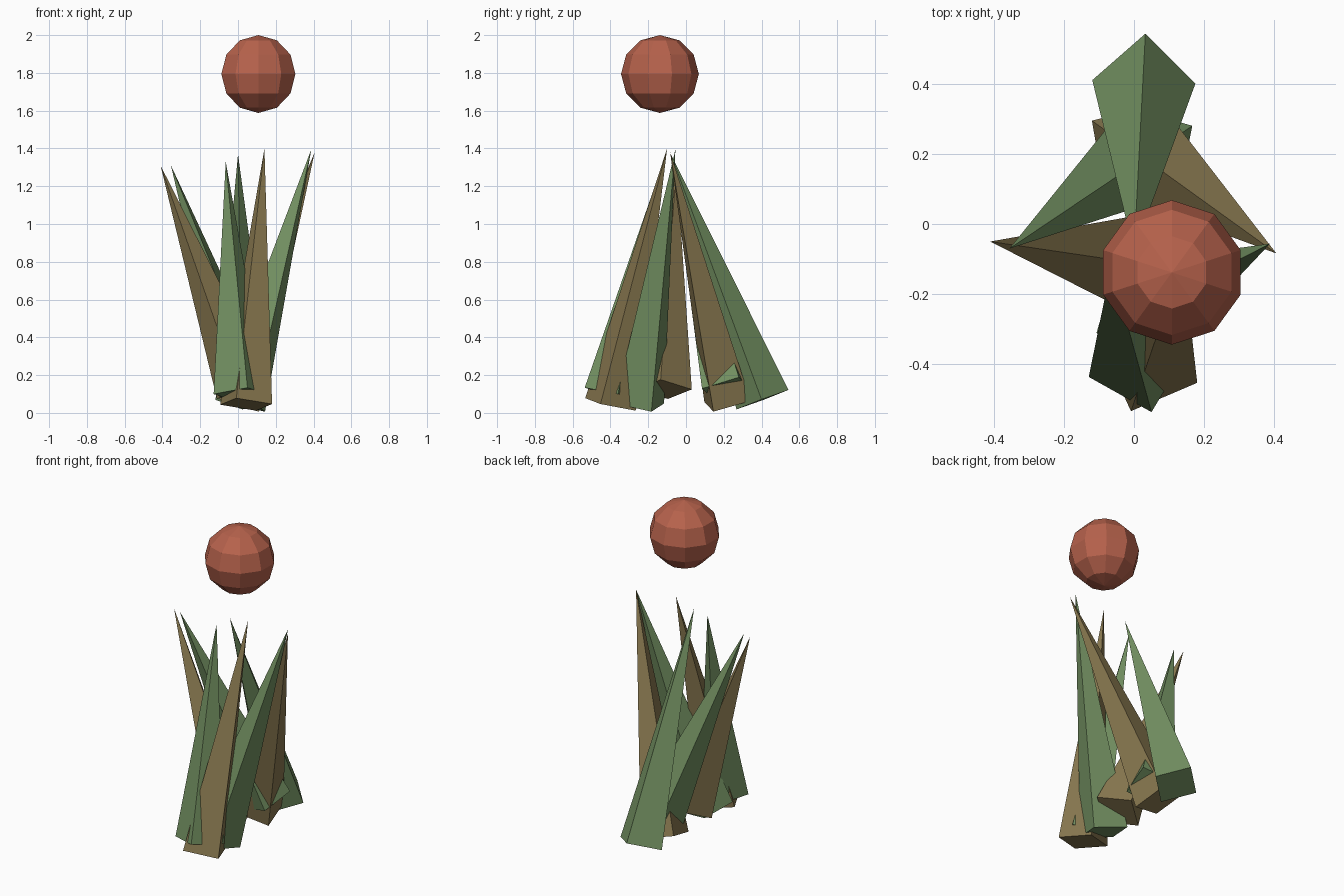
import bpy, bmesh, math
from mathutils import Matrix, Vector

cube = bpy.data.objects.get("Cube")
if cube:
    bpy.data.objects.remove(cube, do_unlink=True)


def material(name, rgb):
    mat = bpy.data.materials.new(name)
    mat.use_nodes = True
    colour = (*rgb, 1.0)
    mat.diffuse_color = colour
    mat.node_tree.nodes["Principled BSDF"].inputs["Base Color"].default_value = colour
    return mat


green = material("leaf green", (0.17, 0.28, 0.12))
brown = material("dry brown", (0.25, 0.19, 0.08))
red = material("clay red", (0.47, 0.122, 0.072))


def add_object(name, bm, mat):
    bmesh.ops.recalc_face_normals(bm, faces=bm.faces)
    mesh = bpy.data.meshes.new(name)
    bm.to_mesh(mesh)
    bm.free()
    mesh.materials.append(mat)
    obj = bpy.data.objects.new(name, mesh)
    bpy.context.collection.objects.link(obj)
    return obj


def blade(name, base, tip, corner_angle, mat, radius=0.147):
    """Leaning four-sided spike with one base corner facing corner_angle."""
    base, tip = Vector(base), Vector(tip)
    axis = (tip - base).normalized()
    a = math.radians(corner_angle)
    side = Vector((math.cos(a), math.sin(a), 0))
    side.z = -side.dot(axis) / axis.z
    side.normalize()
    across = axis.cross(side)
    length = (tip - base).length
    frame = Matrix((side, across, axis)).transposed().to_4x4()
    place = Matrix.Translation((base + tip) / 2) @ frame
    bm = bmesh.new()
    bmesh.ops.create_cone(bm, cap_ends=True, segments=4, radius1=radius,
                          radius2=0, depth=length, matrix=place)
    return add_object(name, bm, mat)


# Spikes: base centre, tip, corner direction
blade("front_brown_blade", (0.043, -0.40, 0.045), (0.14, -0.10, 1.40), -21, brown)
blade("front_green_blade", (0.013, -0.398, 0.10), (-0.065, -0.12, 1.33), 15, green)
blade("back_green_blade", (0.028, 0.405, 0.07), (0.0, -0.08, 1.37), -2, green)
blade("right_green_blade", (0.018, -0.247, 0.05), (0.388, -0.056, 1.395), 27, green)
blade("right_brown_blade", (-0.005, 0.22, 0.06), (0.406, -0.084, 1.38), -33, brown)
blade("left_green_blade", (0.05, 0.21, 0.132), (-0.355, -0.07, 1.31), 31, green)
blade("left_brown_blade", (0.025, -0.115, 0.125), (-0.41, -0.05, 1.31), -8, brown)

# Floating faceted ball, turned so a corner faces the back
bm = bmesh.new()
bmesh.ops.create_uvsphere(bm, u_segments=10, v_segments=6, radius=0.206)
corner = max(bm.verts, key=lambda v: v.co.x).co
turn = math.pi / 2 - math.atan2(corner.y, corner.x)
place = Matrix.Translation((0.108, -0.138, 1.794)) @ Matrix.Rotation(turn, 4, "Z")
bmesh.ops.transform(bm, matrix=place, verts=bm.verts)
add_object("floating_ball", bm, red)
